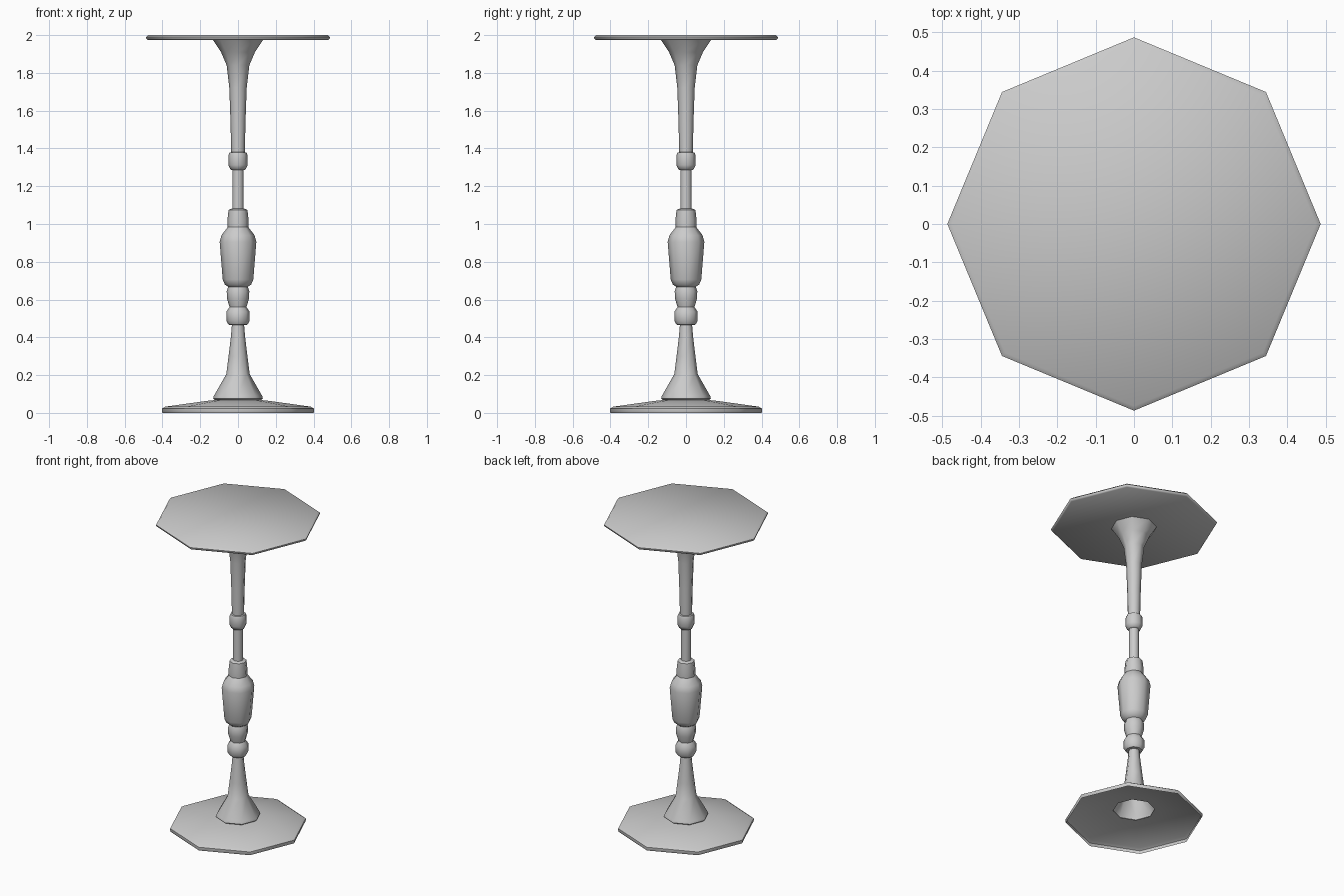
import bpy
import bmesh
from math import cos, sin, pi, radians

cube = bpy.data.objects.get("Cube")
if cube:
    bpy.data.objects.remove(cube, do_unlink=True)

SIDES = 8

# Single plain grey material
grey = bpy.data.materials.new("plain_grey")
grey.use_nodes = True
colour = (0.6, 0.6, 0.6, 1)
grey.diffuse_color = colour
grey.node_tree.nodes["Principled BSDF"].inputs["Base Color"].default_value = colour


def lathe(name, profile, cap_bottom=False, cap_top=False):
    """Turn a (radius, height) profile, listed bottom to top, into an octagonal part."""
    bm = bmesh.new()
    rings = []
    for r, z in profile:
        rings.append([bm.verts.new((r * cos(2 * pi * i / SIDES),
                                    r * sin(2 * pi * i / SIDES), z))
                      for i in range(SIDES)])
    for low, high in zip(rings, rings[1:]):
        for i in range(SIDES):
            j = (i + 1) % SIDES
            bm.faces.new((low[i], low[j], high[j], high[i]))
    if cap_bottom:
        bm.faces.new(rings[0][::-1])
    if cap_top:
        bm.faces.new(rings[-1])
    mesh = bpy.data.meshes.new(name)
    bm.to_mesh(mesh)
    bm.free()
    mesh.materials.append(grey)
    obj = bpy.data.objects.new(name, mesh)
    bpy.context.collection.objects.link(obj)
    bpy.ops.object.select_all(action='DESELECT')
    obj.select_set(True)
    bpy.context.view_layer.objects.active = obj
    bpy.ops.object.shade_smooth_by_angle(angle=radians(50))
    return obj


# Hollow foot, open underneath
lathe("base_plate", [(0.4, 0), (0.403, 0.008), (0.403, 0.022), (0.385, 0.033),
                     (0.17, 0.063), (0.122, 0.068)])
lathe("lower_flare", [(0.122, 0.068), (0.132, 0.076), (0.128, 0.09), (0.062, 0.205),
                      (0.05, 0.3), (0.038, 0.4), (0.032, 0.47)])

# Turned beads and vase in the middle of the column
lathe("lower_ring", [(0.032, 0.465), (0.05, 0.467), (0.062, 0.487), (0.062, 0.535),
                     (0.045, 0.56)])
lathe("upper_bead", [(0.045, 0.56), (0.058, 0.605), (0.06, 0.645), (0.052, 0.667)])
lathe("vase", [(0.052, 0.667), (0.07, 0.68), (0.081, 0.706), (0.097, 0.905),
               (0.088, 0.94), (0.055, 0.983)])
lathe("vase_collar", [(0.055, 0.983), (0.056, 1.02), (0.05, 1.075), (0.03, 1.082)])

# Slim shaft and its collar
lathe("middle_shaft", [(0.03, 1.08), (0.03, 1.29)])
lathe("shaft_collar", [(0.03, 1.285), (0.04, 1.288), (0.051, 1.312), (0.05, 1.365),
                       (0.045, 1.378), (0.036, 1.38)])
lathe("upper_flare", [(0.036, 1.38), (0.04, 1.55), (0.046, 1.72), (0.06, 1.84),
                      (0.09, 1.91), (0.133, 1.975)])

# Thin top with rounded edge
lathe("table_top", [(0.478, 1.975), (0.486, 1.981), (0.487, 1.99), (0.475, 2.0)],
      cap_bottom=True, cap_top=True)
